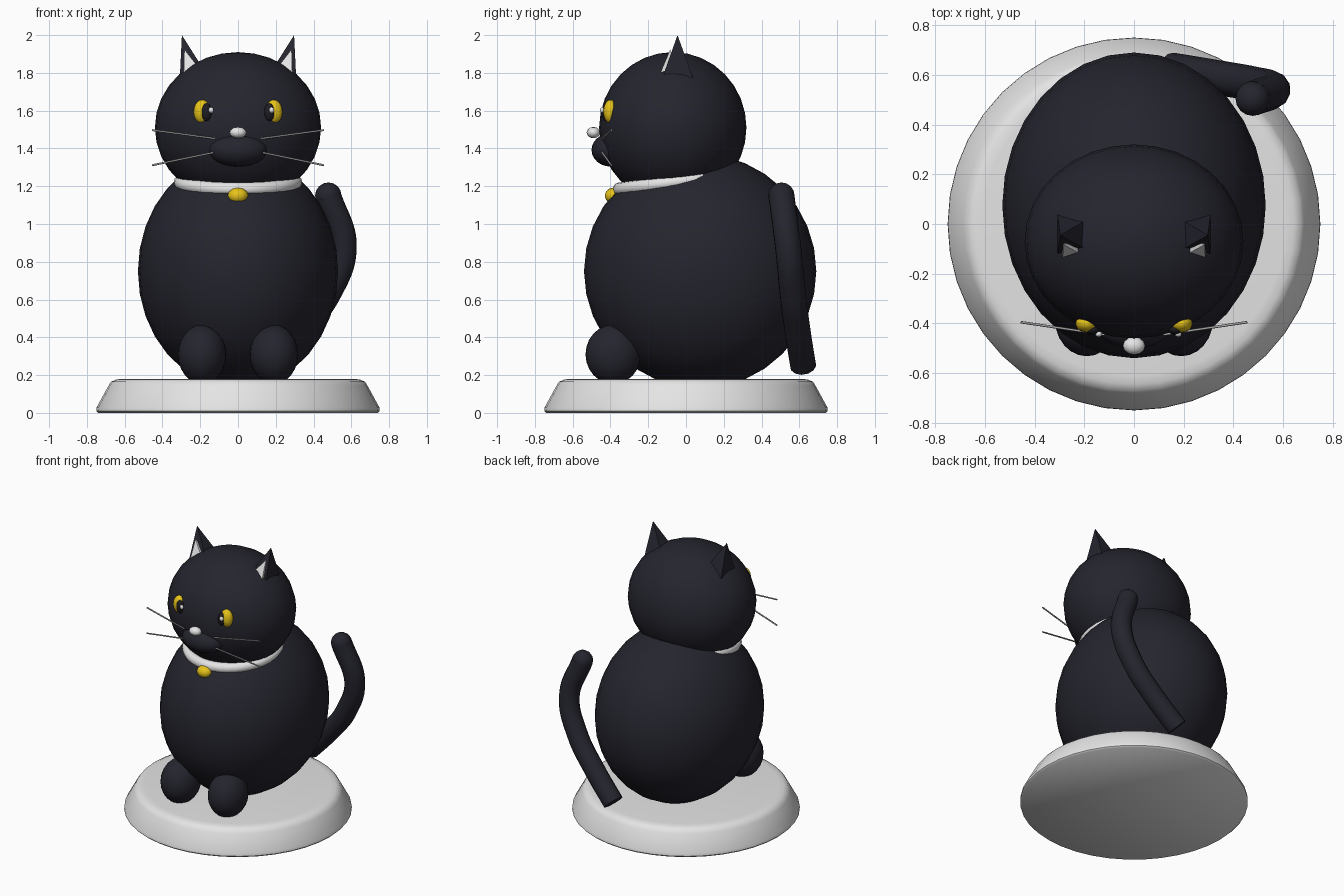
import bpy, bmesh, math
from mathutils import Vector, Matrix

cube = bpy.data.objects.get("Cube")
if cube:
    bpy.data.objects.remove(cube, do_unlink=True)


def material(name, r, g, b):
    m = bpy.data.materials.new(name)
    m.use_nodes = True
    m.diffuse_color = (r, g, b, 1)
    m.node_tree.nodes["Principled BSDF"].inputs["Base Color"].default_value = (r, g, b, 1)
    return m


FUR = material("dark fur", 0.018, 0.018, 0.028)
WHITE = material("soft white", 0.78, 0.78, 0.78)
YELLOW = material("gold yellow", 0.8, 0.55, 0.01)
GREY = material("whisker grey", 0.42, 0.42, 0.42)
BLACK = material("pupil black", 0.012, 0.012, 0.016)


def add(name, bm, mat, smooth=True):
    bmesh.ops.recalc_face_normals(bm, faces=bm.faces)
    me = bpy.data.meshes.new(name)
    bm.to_mesh(me)
    bm.free()
    me.materials.append(mat)
    ob = bpy.data.objects.new(name, me)
    bpy.context.collection.objects.link(ob)
    if smooth:
        select(ob)
        bpy.ops.object.shade_smooth_by_angle(angle=math.radians(50))
    return ob


def select(ob):
    bpy.ops.object.select_all(action='DESELECT')
    ob.select_set(True)
    bpy.context.view_layer.objects.active = ob


def ball(name, center, radii, mat, segs=32):
    bm = bmesh.new()
    bmesh.ops.create_uvsphere(bm, u_segments=segs, v_segments=segs // 2, radius=1)
    bm.transform(Matrix.Translation(center) @ Matrix.Diagonal((*radii, 1)))
    return add(name, bm, mat)


def pyramid(name, tip, x0, x1, y0, y1, z, mat):
    bm = bmesh.new()
    base = [bm.verts.new((x, y, z)) for x, y in ((x0, y0), (x1, y0), (x1, y1), (x0, y1))]
    top = bm.verts.new(tip)
    bm.faces.new(base)
    for i in range(4):
        bm.faces.new((base[i], base[(i + 1) % 4], top))
    return add(name, bm, mat, smooth=False)


def rod(name, a, b, radius, mat):
    a, b = Vector(a), Vector(b)
    d = b - a
    bm = bmesh.new()
    bmesh.ops.create_cone(bm, cap_ends=True, segments=8, radius1=radius, radius2=radius, depth=d.length)
    bm.transform(Matrix.Translation((a + b) / 2) @ d.to_track_quat('Z', 'Y').to_matrix().to_4x4())
    return add(name, bm, mat)


# Round stand, turned from a profile
bm = bmesh.new()
profile = [(0, 0), (.74, 0), (.75, .01), (.748, .03), (.685, .145), (.672, .165), (.645, .177), (.61, .18), (0, .18)]
pts = [bm.verts.new((r, 0, z)) for r, z in profile]
edges = [bm.edges.new(p) for p in zip(pts, pts[1:])]
bmesh.ops.spin(bm, geom=pts + edges, cent=(0, 0, 0), axis=(0, 0, 1), angle=math.tau, steps=40)
bmesh.ops.remove_doubles(bm, verts=bm.verts, dist=0.0005)
add("stand", bm, WHITE)

# Body, head and muzzle
ball("body", (0, .075, .75), (.53, .615, .62), FUR)
ball("head", (0, -.07, 1.51), (.44, .39, .40), FUR)
ball("muzzle", (0, -.40, 1.392), (.155, .10, .088), FUR, 24)
ball("nose", (0, -.49, 1.484), (.045, .036, .03), WHITE, 12)

# Parts on both sides
for side, s in (("left", 1), ("right", -1)):
    ball(side + "_paw", (s * .19, -.385, .31), (.128, .147, .157), FUR, 24)
    ball(side + "_eye", (s * .19, -.40, 1.595), (.045, .037, .063), YELLOW, 20)
    ball(side + "_pupil", (s * .167, -.425, 1.592), (.029, .022, .047), BLACK, 16)
    ball(side + "_eye_glint", (s * .16 + .018, -.443, 1.603), (.014, .012, .016), WHITE, 12)
    ex = sorted((s * .155, s * .308))
    pyramid(side + "_ear", (s * .297, -.045, 2.0), *ex, -.125, .037, 1.775, FUR)
    ex = sorted((s * .175, s * .288))
    pyramid(side + "_inner_ear", (s * .284, -.083, 1.925), *ex, -.142, -.05, 1.785, WHITE)
    for level, z0, z1 in (("upper", 1.452, 1.497), ("lower", 1.38, 1.311)):
        rod(f"{side}_{level}_whisker", (s * .12, -.445, z0), (s * .455, -.395, z1), .005, GREY)

# Tilted collar with a bell
bpy.ops.mesh.primitive_torus_add(major_radius=.305, minor_radius=.035, major_segments=40, minor_segments=12,
                                 location=(0, -.05, 1.222), rotation=(math.radians(7), 0, 0))
collar = bpy.context.object
collar.name = "collar"
collar.data.materials.append(WHITE)
bpy.ops.object.shade_smooth()
ball("bell", (0, -.385, 1.15), (.055, .045, .042), YELLOW, 12)

# Curved tail with a rounded end
path = [(.15, .62, .25), (.33, .59, .44), (.475, .565, .63), (.56, .54, .88), (.478, .505, 1.15)]
curve = bpy.data.curves.new("tail", 'CURVE')
curve.dimensions = '3D'
curve.bevel_depth = .07
curve.bevel_resolution = 4
curve.use_fill_caps = True
spline = curve.splines.new('BEZIER')
spline.bezier_points.add(len(path) - 1)
for point, co in zip(spline.bezier_points, path):
    point.co = co
    point.handle_left_type = point.handle_right_type = 'AUTO'
curve.materials.append(FUR)
tail = bpy.data.objects.new("tail", curve)
bpy.context.collection.objects.link(tail)
select(tail)
bpy.ops.object.convert(target='MESH')
bpy.ops.object.shade_smooth_by_angle(angle=math.radians(50))
ball("tail_tip", path[-1], (.07, .07, .07), FUR, 16)
